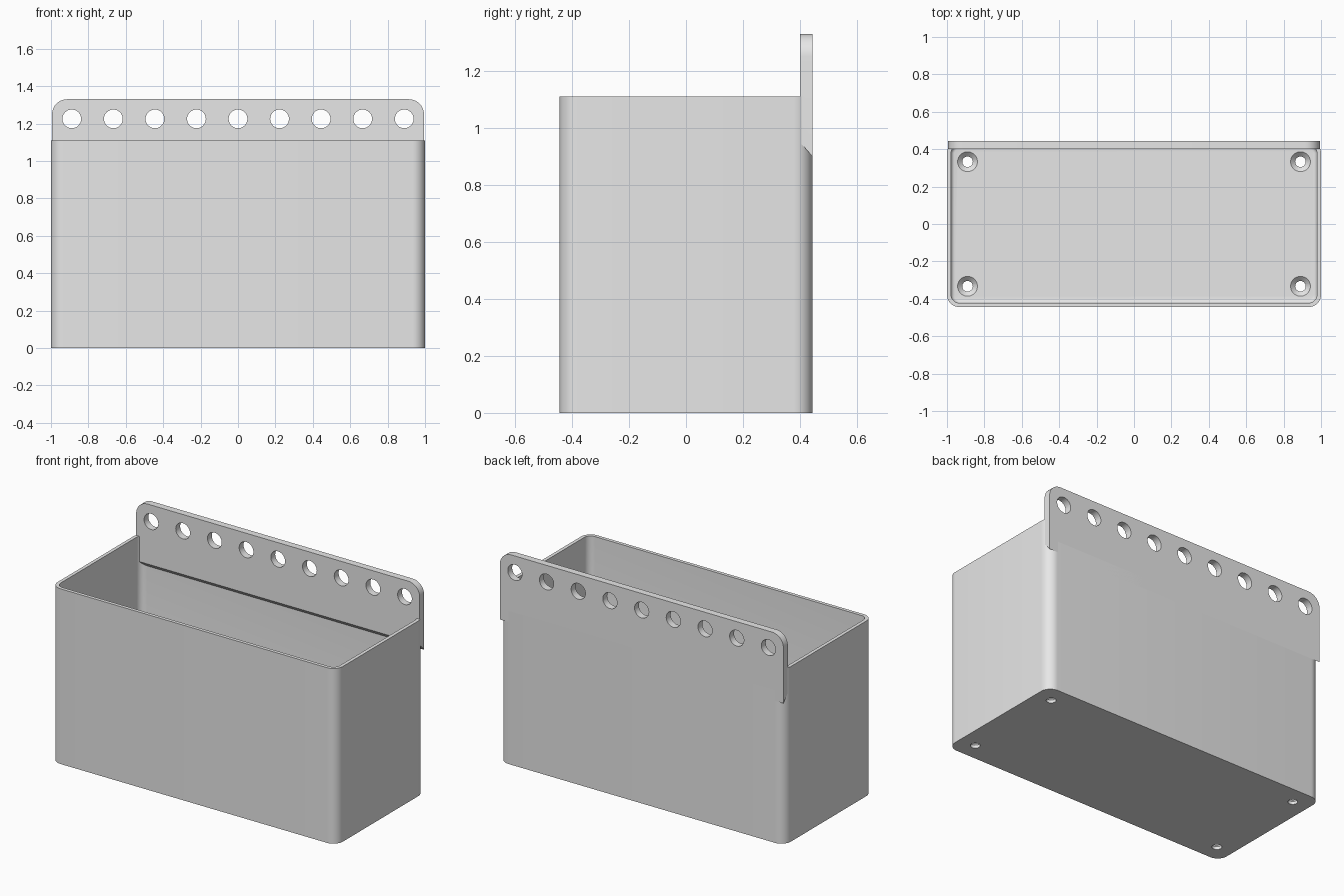
import bpy, bmesh, math
from mathutils import Matrix, Vector

cube = bpy.data.objects.get("Cube")
if cube:
    bpy.data.objects.remove(cube, do_unlink=True)

HX, HY, HEIGHT = 1.0, 0.444, 1.11   # bin half sizes and height
WALL, FLOOR = 0.022, 0.044
PLATE_IN, PLATE_TOP = 0.40, 1.33    # hanging plate front face and top

grey = bpy.data.materials.new("plain grey")
grey.use_nodes = True
colour = (0.8, 0.8, 0.8, 1)
grey.diffuse_color = colour
grey.node_tree.nodes["Principled BSDF"].inputs["Base Color"].default_value = colour


def finish(name, bm, helper=False):
    bmesh.ops.recalc_face_normals(bm, faces=bm.faces)
    mesh = bpy.data.meshes.new(name)
    bm.to_mesh(mesh)
    bm.free()
    mesh.materials.append(grey)
    obj = bpy.data.objects.new(name, mesh)
    bpy.context.collection.objects.link(obj)
    obj.hide_render = helper
    obj.hide_viewport = helper
    return obj


def rounded_box(bm, hx, hy, z0, z1, radius, floor_radius=0):
    verts = bmesh.ops.create_cube(bm, size=1)["verts"]
    for v in verts:
        v.co = Vector((v.co.x * 2 * hx, v.co.y * 2 * hy, z0 if v.co.z < 0 else z1))
    upright = [e for e in bm.edges if abs(e.verts[0].co.z - e.verts[1].co.z) > 0.1]
    bmesh.ops.bevel(bm, geom=upright, offset=radius, segments=10, profile=0.5, affect='EDGES')
    if floor_radius:
        low = [e for e in bm.edges if all(v.co.z < z0 + 0.001 for v in e.verts)]
        bmesh.ops.bevel(bm, geom=low, offset=floor_radius, segments=4, profile=0.5, affect='EDGES')


def cone(bm, r1, r2, depth, matrix):
    bmesh.ops.create_cone(bm, cap_ends=True, segments=40, radius1=r1, radius2=r2,
                          depth=depth, matrix=matrix)


def cut(obj, cutter):
    mod = obj.modifiers.new("cut " + cutter.name, 'BOOLEAN')
    mod.operation = 'DIFFERENCE'
    mod.solver = 'EXACT'
    mod.object = cutter


# Bin shell with a hollow inside
bm = bmesh.new()
rounded_box(bm, HX, HY, 0, HEIGHT, 0.066)
bin_body = finish("bin_body", bm)
bm = bmesh.new()
rounded_box(bm, HX - WALL, HY - WALL, FLOOR, HEIGHT + 0.2, 0.044, 0.02)
cut(bin_body, finish("hollow_cutter", bm, True))

# Four countersunk screw holes in the floor
bores, sinks = bmesh.new(), bmesh.new()
for x in (-0.89, 0.89):
    for y in (-0.333, 0.333):
        cone(bores, 0.028, 0.028, 0.3, Matrix.Translation((x, y, 0)))
        cone(sinks, 0.022, 0.062, 0.04, Matrix.Translation((x, y, FLOOR - 0.011)))
cut(bin_body, finish("bore_cutter", bores, True))
cut(bin_body, finish("countersink_cutter", sinks, True))

# Hanging plate with rounded top corners and a sloped lower edge
bm = bmesh.new()
half, r = 0.994, 0.08
outline = [(-half, 0.90), (half, 0.90)]
for side in (1, -1):
    for i in range(11):
        a = math.radians(9 * i if side > 0 else 90 - 9 * i)
        outline.append((side * (half - r + r * math.cos(a)), PLATE_TOP - r + r * math.sin(a)))
back = bm.faces.new([bm.verts.new((x, HY, z)) for x, z in outline])
front = bmesh.ops.extrude_face_region(bm, geom=[back])["geom"]
for v in (g for g in front if isinstance(g, bmesh.types.BMVert)):
    v.co.y = PLATE_IN
    if v.co.z < 0.91:
        v.co.z += 0.05
plate = finish("hanging_plate", bm)

# Row of nine holes through the plate
bm = bmesh.new()
for i in range(-4, 5):
    cone(bm, 0.05, 0.05, 0.3, Matrix.Translation((i * 0.2222, HY, 1.225))
         @ Matrix.Rotation(math.pi / 2, 4, 'X'))
cut(plate, finish("plate_hole_cutter", bm, True))

# The bin wall stops where the plate takes over at the back
bm = bmesh.new()
bmesh.ops.create_cube(bm, size=1, matrix=Matrix.Translation((0, HY, HEIGHT))
                      @ Matrix.Diagonal((1.9, 0.08, 0.28, 1)))
cut(bin_body, finish("back_wall_cutter", bm, True))

# Apply the cuts and smooth the rounded corners
for obj in (bin_body, plate):
    bpy.ops.object.select_all(action='DESELECT')
    bpy.context.view_layer.objects.active = obj
    obj.select_set(True)
    for mod in list(obj.modifiers):
        bpy.ops.object.modifier_apply(modifier=mod.name)
    bpy.ops.object.shade_smooth_by_angle(angle=math.radians(30))
for obj in [o for o in bpy.data.objects if o.name.endswith("_cutter")]:
    bpy.data.objects.remove(obj, do_unlink=True)
